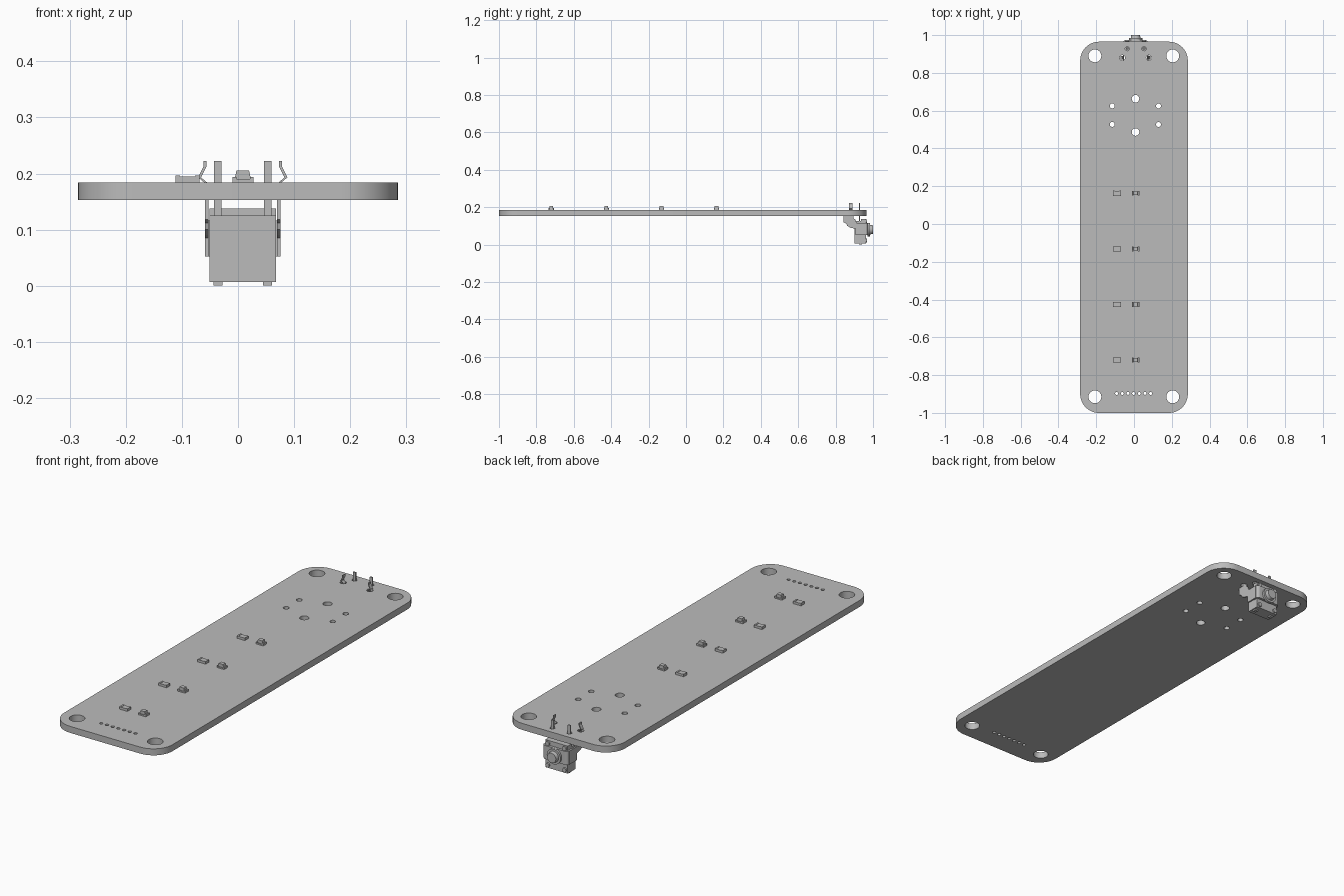
import bpy, bmesh, math
from mathutils import Vector, Matrix

if "Cube" in bpy.data.objects:
    bpy.data.objects.remove(bpy.data.objects["Cube"])

GREY = (0.5, 0.5, 0.5, 1)
mat = bpy.data.materials.new("plain grey")
mat.use_nodes = True
mat.diffuse_color = GREY
mat.node_tree.nodes["Principled BSDF"].inputs["Base Color"].default_value = GREY

BOTTOM, TOP = 0.153, 0.184
MID = 0.0085          # centre line of the switch
BUTTON_Z = 0.08


def finish(name, bm, smooth=False):
    bmesh.ops.remove_doubles(bm, verts=bm.verts, dist=0.00005)
    bmesh.ops.recalc_face_normals(bm, faces=bm.faces)
    mesh = bpy.data.meshes.new(name)
    bm.to_mesh(mesh)
    bm.free()
    ob = bpy.data.objects.new(name, mesh)
    bpy.context.collection.objects.link(ob)
    mesh.materials.append(mat)
    if smooth:
        bpy.ops.object.select_all(action="DESELECT")
        ob.select_set(True)
        bpy.context.view_layer.objects.active = ob
        bpy.ops.object.shade_smooth_by_angle(angle=math.radians(35))
    return ob


def box(name, x, y, z, taper=1.0):
    """Box between the given ranges; taper narrows the top in x."""
    bm = bmesh.new()
    bmesh.ops.create_cube(bm, size=1)
    for v in bm.verts:
        k = taper if v.co.z > 0 else 1
        v.co = Vector([sum(r) / 2 + c * (r[1] - r[0])
                       for r, c in zip((x, y, z), (v.co.x * k, v.co.y, v.co.z))])
    return finish(name, bm)


def rod(name, x, z, radius, y0, y1, tip=None):
    """Round part lying along y."""
    bm = bmesh.new()
    bmesh.ops.create_cone(bm, cap_ends=True, segments=32, radius1=radius,
                          radius2=tip or radius, depth=y1 - y0,
                          matrix=Matrix.Translation((x, (y0 + y1) / 2, z))
                          @ Matrix.Rotation(-math.pi / 2, 4, "X"))
    return finish(name, bm, True)


def prism(name, points, offset, smooth=False):
    """Closed outline pushed along an offset."""
    bm = bmesh.new()
    face = bm.faces.new([bm.verts.new(p) for p in points])
    out = bmesh.ops.extrude_face_region(bm, geom=[face])
    bmesh.ops.translate(bm, vec=offset,
                        verts=[g for g in out["geom"] if isinstance(g, bmesh.types.BMVert)])
    return finish(name, bm, smooth)


def arc(cx, cy, r, start=0.0, sweep=2 * math.pi, steps=32):
    return [(cx + r * math.cos(start + sweep * i / steps),
             cy + r * math.sin(start + sweep * i / steps)) for i in range(steps)]


# Circuit board: rounded outline with drilled holes
R = 0.1
outline = []
for i, (sx, y) in enumerate([(1, 0.965 - R), (-1, 0.965 - R), (-1, R - 1), (1, R - 1)]):
    outline += arc(sx * (0.285 - R), y, R, i * math.pi / 2, math.pi / 2 * 13 / 12, 13)
loops = [outline]
loops += [arc(x, y, 0.034) for x in (-0.207, 0.205) for y in (0.89, -0.915)]   # mounting
loops += [arc(0.008, y, 0.02) for y in (0.663, 0.487)]                          # posts
loops += [arc(x, y, 0.013) for x in (-0.115, 0.13) for y in (0.625, 0.527)]     # corner pins
loops += [arc(-0.092 + 0.03 * i, -0.897, 0.008, steps=20) for i in range(7)]    # header
loops += [arc(MID + s * 0.0445, 0.928, 0.011, steps=20) for s in (-1, 1)]       # switch pins
loops += [arc(MID + s * 0.07, 0.88, 0.014, steps=20) for s in (-1, 1)]          # bracket legs

curve = bpy.data.curves.new("board_outline", "CURVE")
curve.dimensions = "2D"
curve.fill_mode = "BOTH"
curve.extrude = (TOP - BOTTOM) / 2
for pts in loops:
    spline = curve.splines.new("POLY")
    spline.points.add(len(pts) - 1)
    for p, (x, y) in zip(spline.points, pts):
        p.co = (x, y, 0, 1)
    spline.use_cyclic_u = True
temp = bpy.data.objects.new("board_outline", curve)
bpy.context.collection.objects.link(temp)
bpy.context.view_layer.update()
board_bm = bmesh.new()
board_bm.from_mesh(temp.to_mesh())
temp.to_mesh_clear()
bpy.data.objects.remove(temp)
bmesh.ops.translate(board_bm, verts=board_bm.verts, vec=(0, 0, (TOP + BOTTOM) / 2))
finish("circuit_board", board_bm, True)

# Four rows, each a resistor and a small lamp
for i in range(4):
    y = 0.163 - 0.2945 * i
    box("resistor_body", (-0.103, -0.077), (y - 0.013, y + 0.013), (TOP, 0.195))
    for a in (-0.111, -0.077):
        box("resistor_end", (a, a + 0.008), (y - 0.0135, y + 0.0135), (TOP, 0.1965))
    box("lamp_base", (-0.006, 0.023), (y - 0.013, y + 0.013), (TOP, 0.19))
    for a in (-0.01, 0.021):
        box("lamp_foot", (a, a + 0.007), (y - 0.013, y + 0.013), (TOP, 0.194))
    box("lamp_dome", (-0.006, 0.023), (y - 0.01, y + 0.01), (0.19, 0.205), 0.78)

# Push switch body with a raised ledge
box("switch_body", (MID - 0.059, MID + 0.059), (0.902, 0.962), (0.007, 0.125))
box("switch_ledge", (MID - 0.059, MID + 0.059), (0.935, 0.962), (0.125, 0.138))

# Bracket face with rounded bends
H = 0.0675
bend = 0.018
plan = [(MID + H, 0.94)] + arc(MID + H - bend, 0.974 - bend, bend, 0, math.pi / 2 * 9 / 8, 9)
plan += arc(MID - H + bend, 0.974 - bend, bend, math.pi / 2, math.pi / 2 * 9 / 8, 9)
plan += [(MID - H, 0.94)]
prism("bracket_face", [(x, y, 0.052) for x, y in plan], (0, 0, 0.064), True)

# Push button
rod("button_collar", MID, BUTTON_Z, 0.036, 0.97, 0.984)
rod("button", MID, BUTTON_Z, 0.026, 0.984, 1.0, 0.023)

arm = [(0.962, 0.052), (0.962, 0.116), (0.912, 0.116), (0.905, 0.135), (0.895, 0.14),
       (0.895, 0.153), (0.843, 0.153), (0.843, 0.118), (0.858, 0.112), (0.862, 0.1),
       (0.88, 0.09), (0.905, 0.085), (0.905, 0.052)]
leg = [(0.0635, 0.15), (0.0635, 0.184), (0.074, 0.205), (0.07, 0.222)]
leg = [(0.0665, 0.15), (0.0665, 0.183), (0.08, 0.193), (0.069, 0.212), (0.069, 0.222)]
leg = [(0.0675, 0.15), (0.0675, 0.183), (0.0795, 0.193), (0.07, 0.212), (0.07, 0.222)]
for s, side in ((-1, "right"), (1, "left")):
    # Side arm and kinked leg of the bracket
    prism(side + "_bracket_arm", [(MID + s * 0.061, y, z) for y, z in arm], (s * 0.0065, 0, 0))
    ring = leg + [(x - 0.005, z) for x, z in reversed(leg)]
    prism(side + "_bracket_leg", [(MID + s * x, 0.872, z) for x, z in ring], (0, 0.017, 0))
    # Contact pin, lower stub and rivets
    px = MID + s * 0.0445
    box(side + "_pin", (px - 0.007, px + 0.007), (0.925, 0.931), (0.12, 0.222))
    box(side + "_stub", (px - 0.008, px + 0.008), (0.926, 0.942), (0, 0.01))
    for z in (0.022, 0.125):
        rod(side + "_rivet", px, z, 0.01, 0.955, 0.969)
